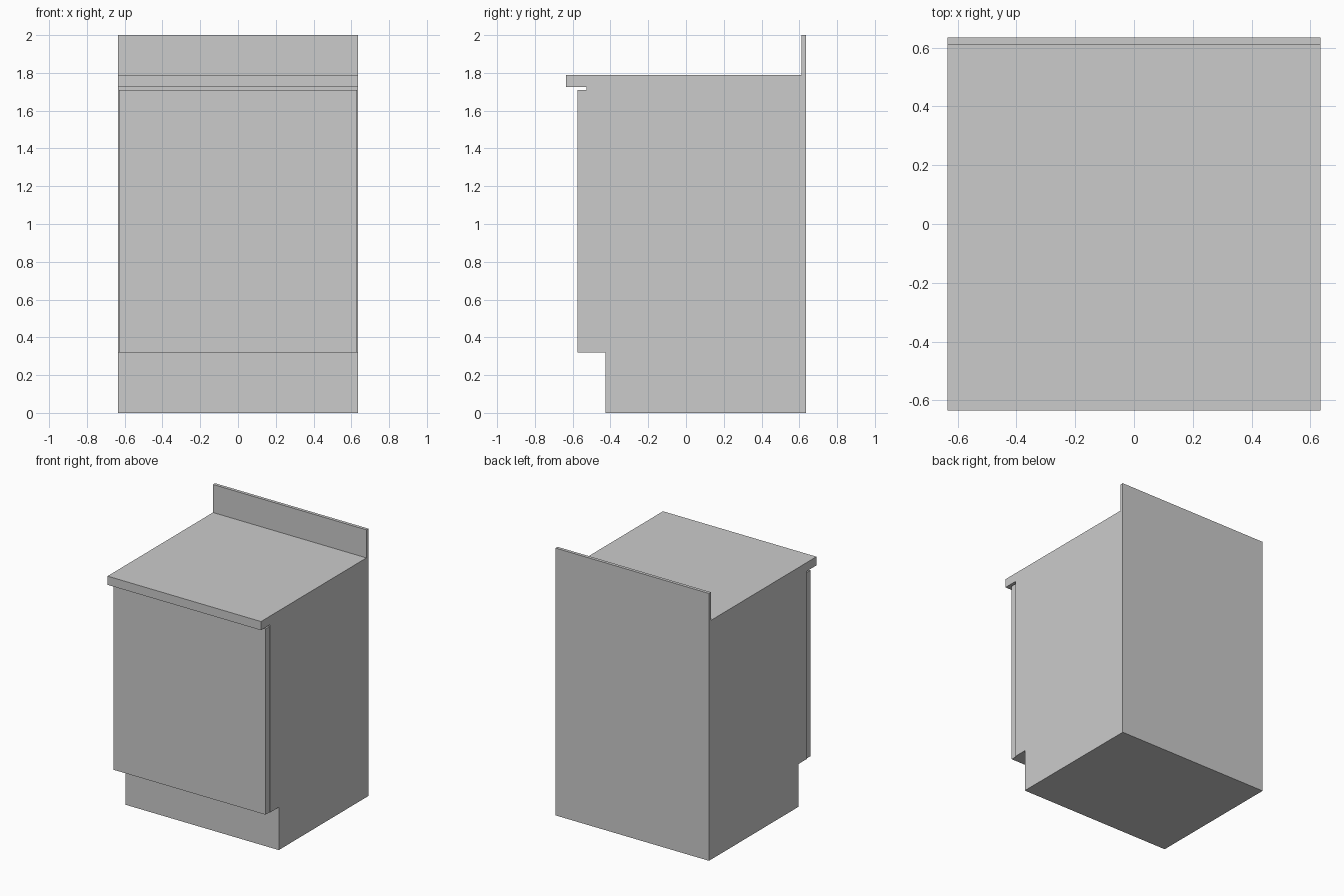
import bpy
import bmesh

if "Cube" in bpy.data.objects:
    bpy.data.objects.remove(bpy.data.objects["Cube"])


def extrude_profile(name, profile, half_width):
    """Sweep a closed (y, z) side profile across x, symmetric about x = 0."""
    bm = bmesh.new()
    face = bm.faces.new([bm.verts.new((-half_width, y, z)) for y, z in profile])
    swept = bmesh.ops.extrude_face_region(bm, geom=[face])["geom"]
    verts = [v for v in swept if isinstance(v, bmesh.types.BMVert)]
    bmesh.ops.translate(bm, verts=verts, vec=(2 * half_width, 0, 0))
    bmesh.ops.recalc_face_normals(bm, faces=bm.faces)
    mesh = bpy.data.meshes.new(name)
    bm.to_mesh(mesh)
    bm.free()
    obj = bpy.data.objects.new(name, mesh)
    bpy.context.collection.objects.link(obj)
    return obj


HALF = 0.635          # half width and half depth
CARCASS_Y = -0.526    # front of the carcass, behind the door
KICK_Y, KICK_Z = -0.425, 0.32
TOP_Z, TOP_UNDER = 1.79, 1.725
SPLASH_Y = 0.611

# Carcass with toe kick, overhanging worktop and backsplash in one flush profile
extrude_profile("cabinet_body", [
    (KICK_Y, 0), (HALF, 0), (HALF, 2), (SPLASH_Y, 2),
    (SPLASH_Y, TOP_Z), (-HALF, TOP_Z), (-HALF, TOP_UNDER),
    (CARCASS_Y, TOP_UNDER), (CARCASS_Y, KICK_Z), (KICK_Y, KICK_Z),
], HALF)

# Door slab, slightly narrower than the carcass, with a gap under the worktop
extrude_profile("door", [
    (-0.574, KICK_Z), (CARCASS_Y, KICK_Z), (CARCASS_Y, 1.71), (-0.574, 1.71),
], 0.629)
